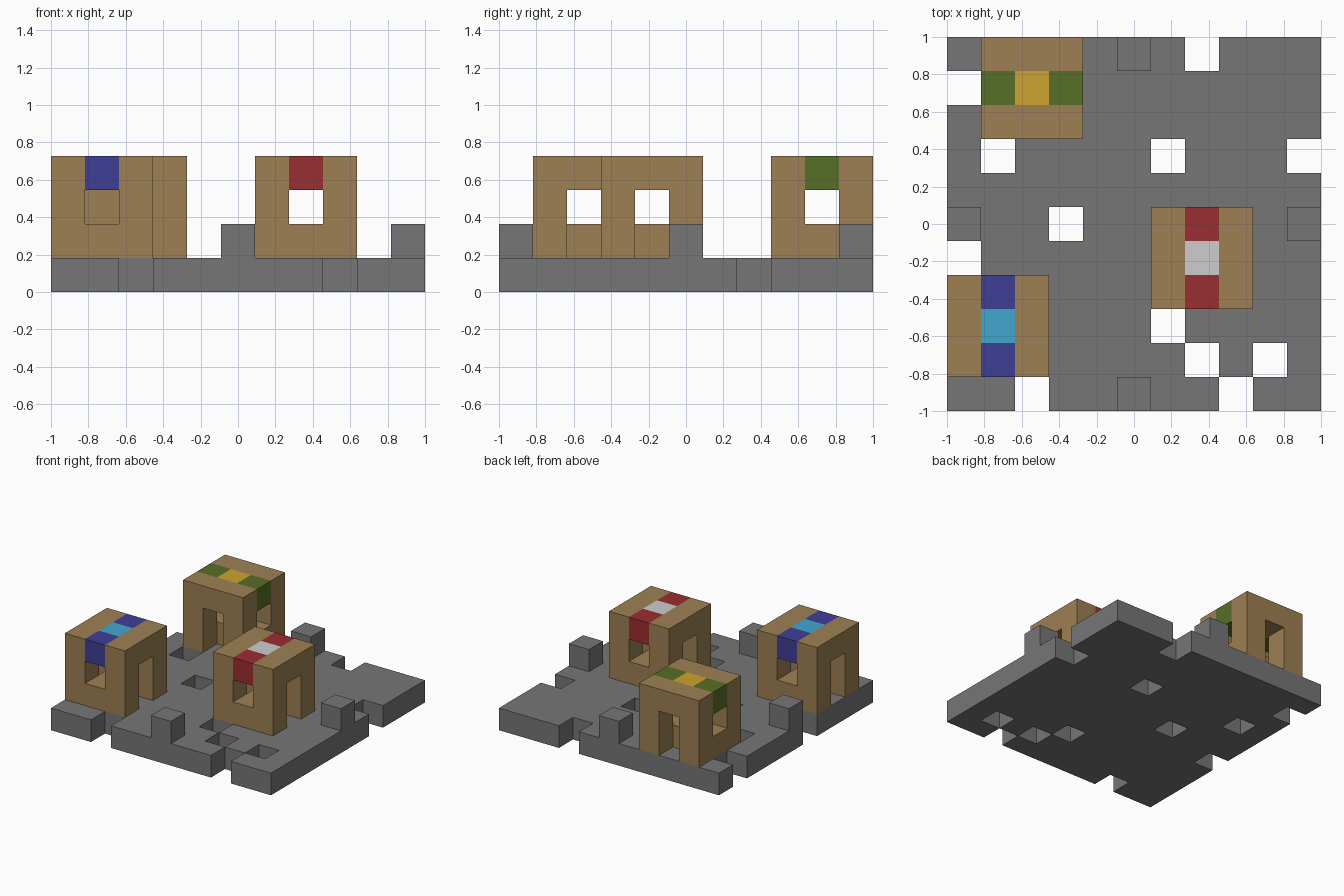
import bpy, bmesh
from mathutils import Vector

if "Cube" in bpy.data.objects:
    bpy.data.objects.remove(bpy.data.objects["Cube"], do_unlink=True)

N = 11            # blocks along each side of the base
S = 2 / N         # size of one block


def material(name, rgb):
    """Flat material from an sRGB 0-255 colour."""
    lin = [((c / 255 + 0.055) / 1.055) ** 2.4 for c in rgb] + [1]
    m = bpy.data.materials.new(name)
    m.use_nodes = True
    m.diffuse_color = lin
    bsdf = m.node_tree.nodes["Principled BSDF"]
    bsdf.inputs["Base Color"].default_value = lin
    bsdf.inputs["Roughness"].default_value = 0.9
    return m


stone = material("stone grey", (118, 118, 118))
wood = material("wood brown", (157, 128, 83))
blue = material("dark blue", (63, 63, 150))
sky = material("light blue", (65, 167, 207))
red = material("dark red", (154, 46, 50))
white = material("pale grey", (205, 205, 205))
green = material("leaf green", (87, 110, 38))
yellow = material("gold yellow", (205, 164, 46))

parts = {}        # part name -> {block cell: material}

# Stone base with missing blocks
gaps = {(7, 10), (0, 9), (1, 7), (6, 7), (10, 7), (3, 5),
        (0, 4), (6, 2), (7, 1), (9, 1), (2, 0), (8, 0)}
parts["base_slab"] = {(i, j, 0): stone for i in range(N) for j in range(N)
                      if (i, j) not in gaps}

# One post in the middle of each side
mid = N // 2
for side, cell in {"front": (mid, 0), "back": (mid, N - 1),
                   "right": (0, mid), "left": (N - 1, mid)}.items():
    parts[side + "_post"] = {(*cell, 1): stone}


def hut(name, i0, j0, stripe, centre, along_x):
    """Hut with two doors, two windows, and a roof stripe over the windows."""
    cells = {}
    for a in (-1, 0, 1):             # along the stripe
        for b in (-1, 0, 1):         # across the stripe
            for k in (1, 2, 3):
                door = a == 0 and b != 0 and k < 3
                window = b == 0 and k == 2
                if door or window:
                    continue
                mat = wood
                if k == 3 and b == 0:
                    mat = stripe if a else centre
                di, dj = (a, b) if along_x else (b, a)
                cells[(i0 + di, j0 + dj, k)] = mat
    parts[name] = cells


hut("blue_hut", 1, 2, blue, sky, False)
hut("red_hut", 7, 4, red, white, False)
hut("green_hut", 2, 9, green, yellow, True)

# Build each part from the exposed sides of its blocks
solid = {c for cells in parts.values() for c in cells}
axes = [Vector((1, 0, 0)), Vector((0, 1, 0)), Vector((0, 0, 1))]

for name, cells in parts.items():
    bm = bmesh.new()
    mats = list(dict.fromkeys(cells.values()))
    for cell, mat in cells.items():
        mid_pt = Vector(cell) + Vector((0.5, 0.5, 0.5))
        for n in range(3):
            for sign in (-1, 1):
                normal = axes[n] * sign
                if tuple(int(c + d) for c, d in zip(cell, normal)) in solid:
                    continue
                u, v = axes[(n + 1) % 3] * sign, axes[(n + 2) % 3]
                corners = [mid_pt + (normal + u * p + v * q) / 2
                           for p, q in ((-1, -1), (1, -1), (1, 1), (-1, 1))]
                verts = [bm.verts.new((c.x * S - 1, c.y * S - 1, c.z * S))
                         for c in corners]
                bm.faces.new(verts).material_index = mats.index(mat)
    bmesh.ops.remove_doubles(bm, verts=bm.verts, dist=S / 100)
    mesh = bpy.data.meshes.new(name)
    bm.to_mesh(mesh)
    bm.free()
    for m in mats:
        mesh.materials.append(m)
    bpy.context.collection.objects.link(bpy.data.objects.new(name, mesh))
